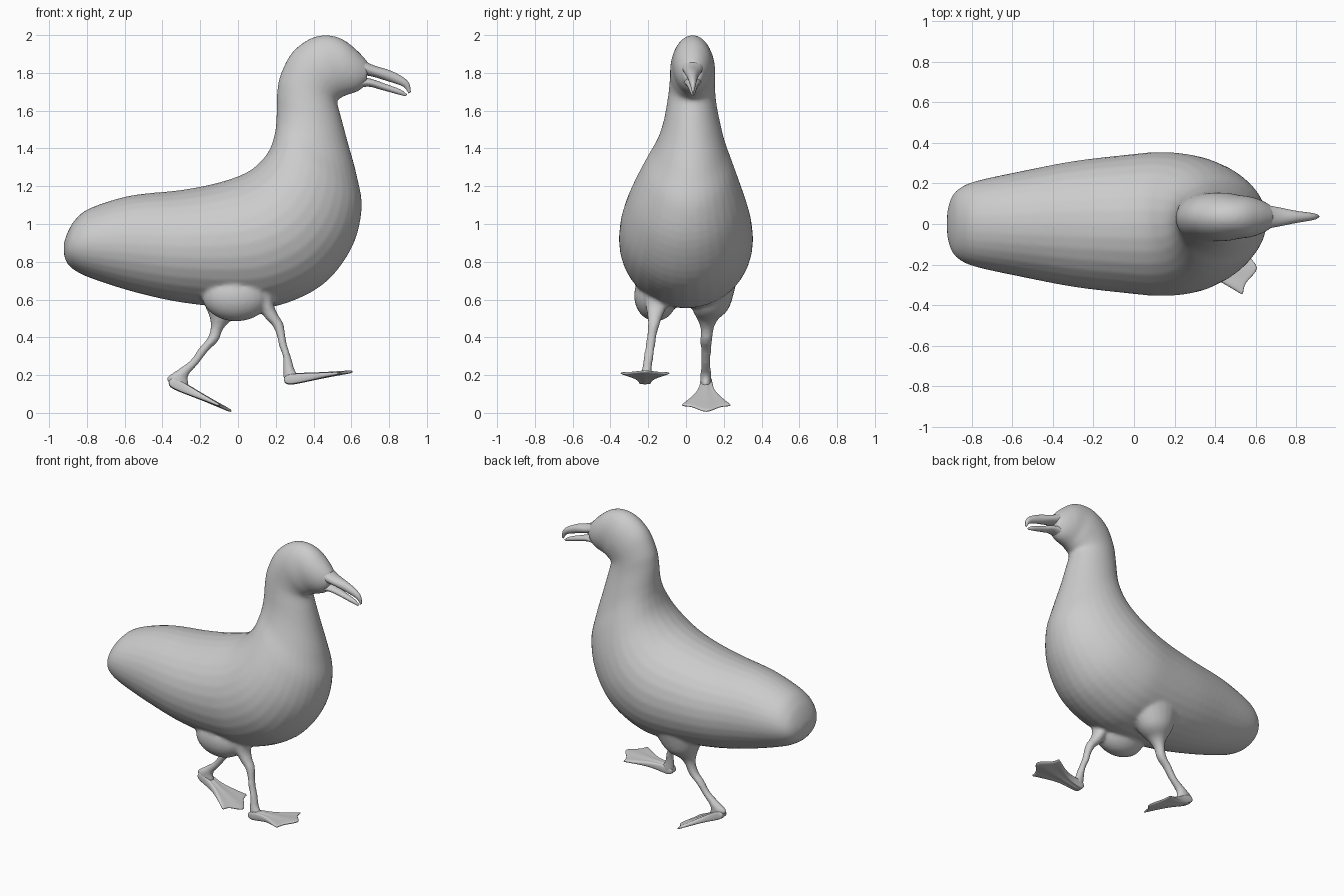
import bpy, bmesh, math
from mathutils import Matrix, Vector


def spline(rows, sub):
    """Catmull-Rom interpolation of section rows."""
    out = []
    for i in range(len(rows) - 1):
        a, b, c, d = (rows[max(i - 1, 0)], rows[i], rows[i + 1], rows[min(i + 2, len(rows) - 1)])
        for k in range(sub):
            t = k / sub
            out.append([0.5 * (2 * q + (r - p) * t + (2 * p - 5 * q + 4 * r - s) * t * t
                               + (3 * q - p - 3 * r + s) * t ** 3)
                        for p, q, r, s in zip(a, b, c, d)])
    return out + [list(rows[-1])]


def loft(bm, rows, seg=32, sub=5):
    """Skin elliptical sections: (x, z) of one edge, (x, z) of the other, half width, centre y."""
    rings = []
    for x1, z1, x2, z2, w, yc in spline(rows, sub):
        mid = Vector(((x1 + x2) / 2, yc, (z1 + z2) / 2))
        up = Vector(((x1 - x2) / 2, 0, (z1 - z2) / 2))
        side = Vector((0, max(w, 0.002), 0))
        rings.append([bm.verts.new(mid + up * math.cos(2 * math.pi * i / seg)
                                   + side * math.sin(2 * math.pi * i / seg)) for i in range(seg)])
    for a, b in zip(rings, rings[1:]):
        for i in range(seg):
            j = (i + 1) % seg
            bm.faces.new((a[i], a[j], b[j], b[i]))
    bm.faces.new(rings[0])
    bm.faces.new(rings[-1])


def finish(bm, name):
    bmesh.ops.recalc_face_normals(bm, faces=bm.faces)
    me = bpy.data.meshes.new(name)
    bm.to_mesh(me)
    bm.free()
    me.shade_smooth()
    ob = bpy.data.objects.new(name, me)
    bpy.context.collection.objects.link(ob)
    return ob


# Trunk from tail to breast, then neck and head
trunk = [
    (-.922, .90, -.922, .84, .06, 0), (-.90, .96, -.903, .79, .13, 0),
    (-.86, 1.025, -.86, .752, .177, 0), (-.78, 1.085, -.77, .71, .213, 0),
    (-.57, 1.15, -.55, .64, .26, 0), (-.3, 1.18, -.3, .585, .31, 0),
    (-.1, 1.22, 0, .555, .34, 0), (.04, 1.27, .22, .57, .355, 0),
    (.12, 1.33, .45, .68, .34, 0), (.17, 1.40, .60, .87, .295, .005),
    (.195, 1.48, .655, 1.08, .237, .015)]
neck_head = [
    (.203, 1.55, .628, 1.26, .185, .025), (.205, 1.62, .582, 1.43, .152, .03),
    (.207, 1.69, .545, 1.57, .132, .03), (.222, 1.78, .525, 1.645, .122, .032),
    (.28, 1.90, .535, 1.662, .12, .035), (.37, 1.975, .55, 1.67, .118, .035),
    (.46, 2.0, .57, 1.68, .108, .035), (.55, 1.98, .60, 1.69, .10, .035),
    (.63, 1.92, .64, 1.705, .08, .035), (.69, 1.855, .68, 1.74, .05, .035)]

# Thighs tapering into shanks
rear_leg = [
    (-.22, .70, .16, .70, .13, .14), (-.18, .58, .05, .54, .10, .13),
    (-.15, .505, -.04, .485, .055, .115), (-.145, .45, -.08, .44, .035, .112),
    (-.165, .39, -.105, .38, .032, .108), (-.205, .345, -.16, .325, .028, .106),
    (-.25, .28, -.21, .26, .026, .105), (-.32, .228, -.262, .20, .028, .105),
    (-.378, .185, -.262, .165, .03, .105), (-.35, .14, -.26, .135, .028, .105)]
front_leg = [
    (.05, .68, .20, .70, .08, -.15), (.10, .58, .19, .58, .06, -.155),
    (.145, .50, .215, .515, .04, -.165), (.18, .465, .24, .475, .032, -.17),
    (.205, .41, .25, .42, .026, -.18), (.215, .36, .26, .36, .026, -.188),
    (.237, .30, .283, .29, .026, -.198), (.24, .235, .30, .23, .026, -.207),
    (.241, .18, .325, .19, .03, -.212), (.247, .155, .31, .16, .028, -.212)]

bm = bmesh.new()
loft(bm, trunk + neck_head)
for leg in (rear_leg, front_leg):
    loft(bm, leg, 20)

# Feathered flank hanging behind the front leg
bmesh.ops.create_uvsphere(bm, u_segments=24, v_segments=16, radius=1,
                          matrix=Matrix.Translation((-.01, -.16, .62))
                          @ Matrix.Diagonal((.18, .115, .135, 1)))
body = finish(bm, "body_and_legs")
fuse = body.modifiers.new("fuse", 'REMESH')
fuse.mode = 'VOXEL'
fuse.voxel_size = 0.011
fuse.use_smooth_shade = True
soft = body.modifiers.new("soften", 'SMOOTH')
soft.factor = 0.5
soft.iterations = 6

# Hooked beak, slightly open
beaks = {
    "upper_beak": [
        (.58, 1.92, .58, 1.80, .07, .035), (.70, 1.848, .70, 1.783, .05, .035),
        (.80, 1.815, .79, 1.757, .031, .035), (.87, 1.78, .85, 1.738, .021, .036),
        (.906, 1.745, .882, 1.722, .014, .037), (.915, 1.70, .904, 1.69, .004, .037)],
    "lower_beak": [
        (.58, 1.78, .58, 1.70, .06, .035), (.69, 1.772, .68, 1.727, .042, .035),
        (.78, 1.742, .76, 1.71, .025, .035), (.86, 1.712, .84, 1.688, .015, .036),
        (.896, 1.685, .886, 1.677, .004, .037)]}
for name, rows in beaks.items():
    bm = bmesh.new()
    loft(bm, rows, 20)
    finish(bm, name)

# Webbed feet: grid of 5 columns, thin at the three toes
def foot(name, origin, pitch, yaw):
    lengths = [(-.035,) * 5, (.03,) * 5, (.11,) * 5, (.18, .18, .2, .18, .18),
               (.25, .255, .33, .255, .25), (.27, .265, .37, .265, .27)]
    spread = [.032, .034, .045, .085, .128, .14]
    thick = [.03, .03, .022, .015, .009, .007]
    bm = bmesh.new()
    layers = []
    for s in (1, -1):
        layers.append([[bm.verts.new((u, w * c / 2, s * t * (1.15 if c % 2 == 0 else .7)))
                        for u, c in zip(us, (-2, -1, 0, 1, 2))]
                       for us, w, t in zip(lengths, spread, thick)])
    n, m = len(lengths), 5
    for g in layers:
        for i in range(n - 1):
            for j in range(m - 1):
                bm.faces.new((g[i][j], g[i + 1][j], g[i + 1][j + 1], g[i][j + 1]))
    rim = ([(0, j) for j in range(m)] + [(i, m - 1) for i in range(1, n)]
           + [(n - 1, j) for j in range(m - 2, -1, -1)] + [(i, 0) for i in range(n - 2, 0, -1)])
    top, low = layers
    for (a, b), (c, d) in zip(rim, rim[1:] + rim[:1]):
        bm.faces.new((top[a][b], top[c][d], low[c][d], low[a][b]))
    bm.transform(Matrix.Translation(origin) @ Matrix.Rotation(math.radians(yaw), 4, 'Z')
                 @ Matrix.Rotation(math.radians(-pitch), 4, 'Y'))
    ob = finish(bm, name)
    sub = ob.modifiers.new("round", 'SUBSURF')
    sub.levels = sub.render_levels = 2


foot("front_foot", (.275, -.217, .178), 7, 0)
foot("rear_foot", (-.335, .107, .155), -26, 0)
